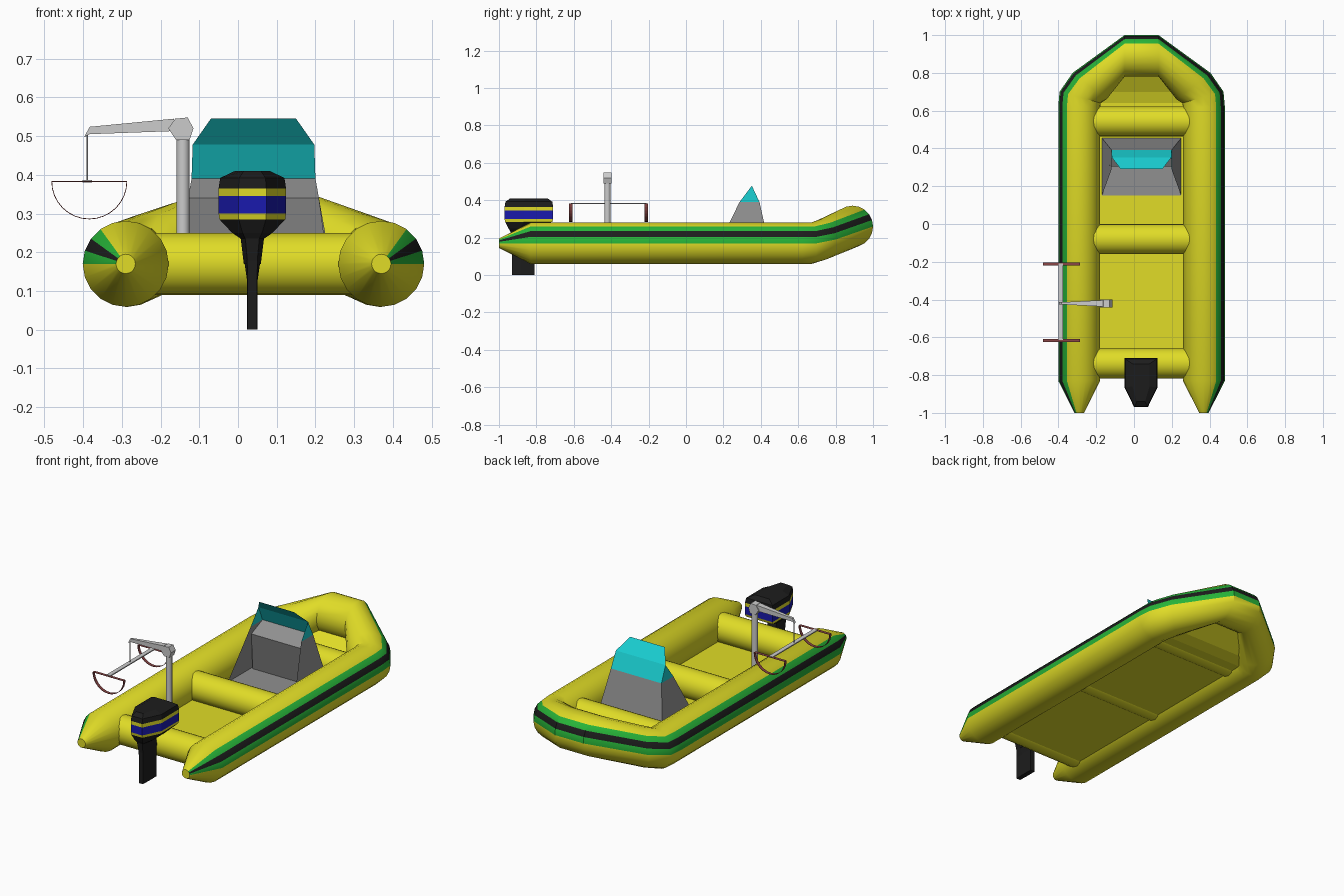
import bpy, bmesh, math
from mathutils import Vector

if "Cube" in bpy.data.objects:
    bpy.data.objects.remove(bpy.data.objects["Cube"])

CX = 0.04  # boat centreline


def mat(name, r, g, b):
    m = bpy.data.materials.new(name)
    m.diffuse_color = (r, g, b, 1)
    m.use_nodes = True
    m.node_tree.nodes["Principled BSDF"].inputs["Base Color"].default_value = m.diffuse_color
    return m


YELLOW = mat("yellow", .75, .72, .02)
GREEN = mat("green", .02, .45, .04)
BLACK = mat("black", .012, .012, .012)
NAVY = mat("navy", .01, .01, .42)
TEAL = mat("teal", .01, .62, .64)
DARK = mat("dark_grey", .28, .28, .28)
MAROON = mat("maroon", .25, .06, .06)


def mesh(name, verts, faces, mats=(), idx=None, smooth=False, fix=True):
    me = bpy.data.meshes.new(name)
    me.from_pydata([tuple(v) for v in verts], [], faces)
    for m in mats:
        me.materials.append(m)
    if idx:
        me.polygons.foreach_set("material_index", idx)
    if fix:
        bm = bmesh.new()
        bm.from_mesh(me)
        bmesh.ops.recalc_face_normals(bm, faces=bm.faces)
        bm.to_mesh(me)
        bm.free()
    ob = bpy.data.objects.new(name, me)
    bpy.context.collection.objects.link(ob)
    if smooth:
        bpy.ops.object.select_all(action='DESELECT')
        ob.select_set(True)
        bpy.context.view_layer.objects.active = ob
        bpy.ops.object.shade_smooth_by_angle(angle=math.radians(32))
    return ob


def loft(name, rings, mats=(), pick=None, smooth=False):
    """Skin closed rings and cap both ends; pick(ring, side) gives the material slot."""
    n = len(rings[0])
    verts = [v for r in rings for v in r]
    faces, idx = [], []
    for i in range(len(rings) - 1):
        for k in range(n):
            k2 = (k + 1) % n
            faces.append((i * n + k, i * n + k2, (i + 1) * n + k2, (i + 1) * n + k))
            idx.append(pick(i, k) if pick else 0)
    faces += [tuple(range(n)), tuple(range(len(verts) - n, len(verts)))]
    idx += [0, 0]
    return mesh(name, verts, faces, mats, idx, smooth)


def ring(c, u, v, n):
    c, u, v = Vector(c), Vector(u), Vector(v)
    return [c + u * math.cos(2 * math.pi * k / n) + v * math.sin(2 * math.pi * k / n)
            for k in range(n)]


def rod(name, a, b, r, n=8, mats=(), smooth=True):
    a, b = Vector(a), Vector(b)
    d = (b - a).normalized()
    u = d.orthogonal().normalized()
    v = d.cross(u)
    return loft(name, [ring(p, u * r, v * r, n) for p in (a, b)], mats, smooth=smooth)


def box(name, lo, hi, mats=()):
    q = [(lo[0], lo[1]), (hi[0], lo[1]), (hi[0], hi[1]), (lo[0], hi[1])]
    return loft(name, [[(x, y, z) for x, y in q] for z in (lo[2], hi[2])], mats)


# Inflatable hull tube: x, y, z, outward vector, height radius; mirrored round the bow
half = [(.33, -1.0, .17, .025, 0, .025), (.33, -.83, .17, .111, 0, .111),
        (.33, .62, .17, .111, 0, .111), (.325, .67, .17, .109, .03, .111),
        (.275, .73, .19, .09, .07, .111), (.09, .89, .26, 0, .11, .111)]
path = half + [(-x, y, z, -sx, sy, r) for x, y, z, sx, sy, r in reversed(half)]
rings = [ring((CX + x, y, z), (sx, sy, 0), (0, 0, r), 20) for x, y, z, sx, sy, r in path]
loft("hull_tube", rings, (YELLOW, GREEN, BLACK),
     lambda i, k: {0: 1, 1: 2, 2: 1}.get(k, 0), True)

# Cross tubes: transom and two thwarts
for name, y in (("transom_tube", -.737), ("middle_seat_tube", -.08), ("front_seat_tube", .543)):
    rings = [ring((CX + x, y, .17), (0, .08, 0), (0, 0, .08), 20) for x in (-.29, .29)]
    loft(name, rings, (YELLOW,), smooth=True)

# Floor, turned up at the bow
outline = [(.28, -.737, .105), (.28, .64, .105), (.19, .7, .125), (.1, .83, .2)]
fl = [(CX + s * x, y, z) for x, y, z in outline for s in (-1, 1)]
floor = mesh("floor", fl, [(2 * i, 2 * i + 1, 2 * i + 3, 2 * i + 2) for i in range(3)], (YELLOW,))
sol = floor.modifiers.new("thickness", 'SOLIDIFY')
sol.thickness = .01
sol.offset = 0


# Symmetric sheet parts: vertices are mirrored pairs 2i (left), 2i+1 (right)
def sheet(name, pts, sides, spans, m):
    v = [(CX + s * x, y, z) for x, y, z in pts for s in (-1, 1)]
    f = [tuple(2 * i + s for i in sides) for s in (0, 1)]
    f += [(2 * a, 2 * a + 1, 2 * b + 1, 2 * b) for a, b in spans]
    return mesh(name, v, f, (m,))


# Steering console, open towards the stern
sheet("console", [(.21, .15, .112), (.16, .286, .39), (.16, .393, .39), (.21, .455, .112),
                  (.169, .305, .34), (.2, .36, .112)],
      (0, 1, 2, 3), [(3, 2), (2, 4), (4, 5), (0, 3)], DARK)
# Windscreen with side wings and a raked-back top
sheet("windscreen", [(.16, .286, .39), (.16, .393, .39), (.157, .352, .478), (.11, .29, .545)],
      (0, 1, 2), [(1, 2), (2, 3)], TEAL)

# Outboard motor: z, half width, rear half width, stern y, boat-side y
levels = [(.17, .022, .012, -.93, -.82), (.235, .03, .018, -.94, -.83),
          (.25, .052, .025, -.95, -.80), (.285, .085, .035, -.967, -.715),
          (.30, .087, .036, -.97, -.71), (.345, .087, .036, -.97, -.71),
          (.365, .087, .036, -.97, -.71), (.392, .083, .034, -.965, -.715),
          (.41, .045, .022, -.94, -.74)]


def hexa(z, w, t, y0, y1):
    ym = y0 + (y1 - y0) * .4
    return [(CX - .003 + x, y, z) for x, y in
            ((-w, y1), (-w, ym), (-t, y0), (t, y0), (w, ym), (w, y1))]


loft("motor_cowling", [hexa(*l) for l in levels], (BLACK, YELLOW, NAVY),
     lambda i, k: {3: 1, 4: 2, 5: 1}.get(i, 0))
legs = [(0, .014, .012, -.93, -.81), (.13, .014, .012, -.93, -.81), (.2, .024, .014, -.932, -.82)]
loft("motor_leg", [hexa(*l) for l in legs], (BLACK,))

# Davit: post, head and tapering arm
DY = -.42
rod("davit_post", (-.142, DY, .105), (-.142, DY, .5), .017, 12)
head = [(-.18, .52), (-.162, .545), (-.13, .548), (-.115, .52), (-.125, .49), (-.16, .49)]
loft("davit_head", [[(x, y, z) for x, z in head] for y in (DY - .021, DY + .021)])
arm = [(-.165, .545, .513, .017), (-.383, .524, .505, .006), (-.396, .5, .498, .006)]
loft("davit_arm", [[(x, DY - w, t), (x, DY + w, t), (x, DY + w, b), (x, DY - w, b)]
                   for x, t, b, w in arm])
rod("davit_cable", (-.389, DY, .505), (-.389, DY, .383), .0018, 6)
box("cradle_bar", (-.401, -.615, .38), (-.377, -.21, .386))

# Slings: thin half-round bands under a flat strap
for name, y in (("rear_sling", -.617), ("front_sling", -.212)):
    arc = []
    for k in range(17):
        a = math.pi + math.pi * k / 16
        c, s = math.cos(a), math.sin(a)
        arc.append([(-.384 + r * c, y + d, .383 + r * s) for r, d in
                    ((.098, -.009), (.098, .009), (.096, .009), (.096, -.009))])
    loft(name, arc, (MAROON,))
    box(name + "_strap", (-.482, y - .009, .382), (-.286, y + .009, .3835), (MAROON,))
